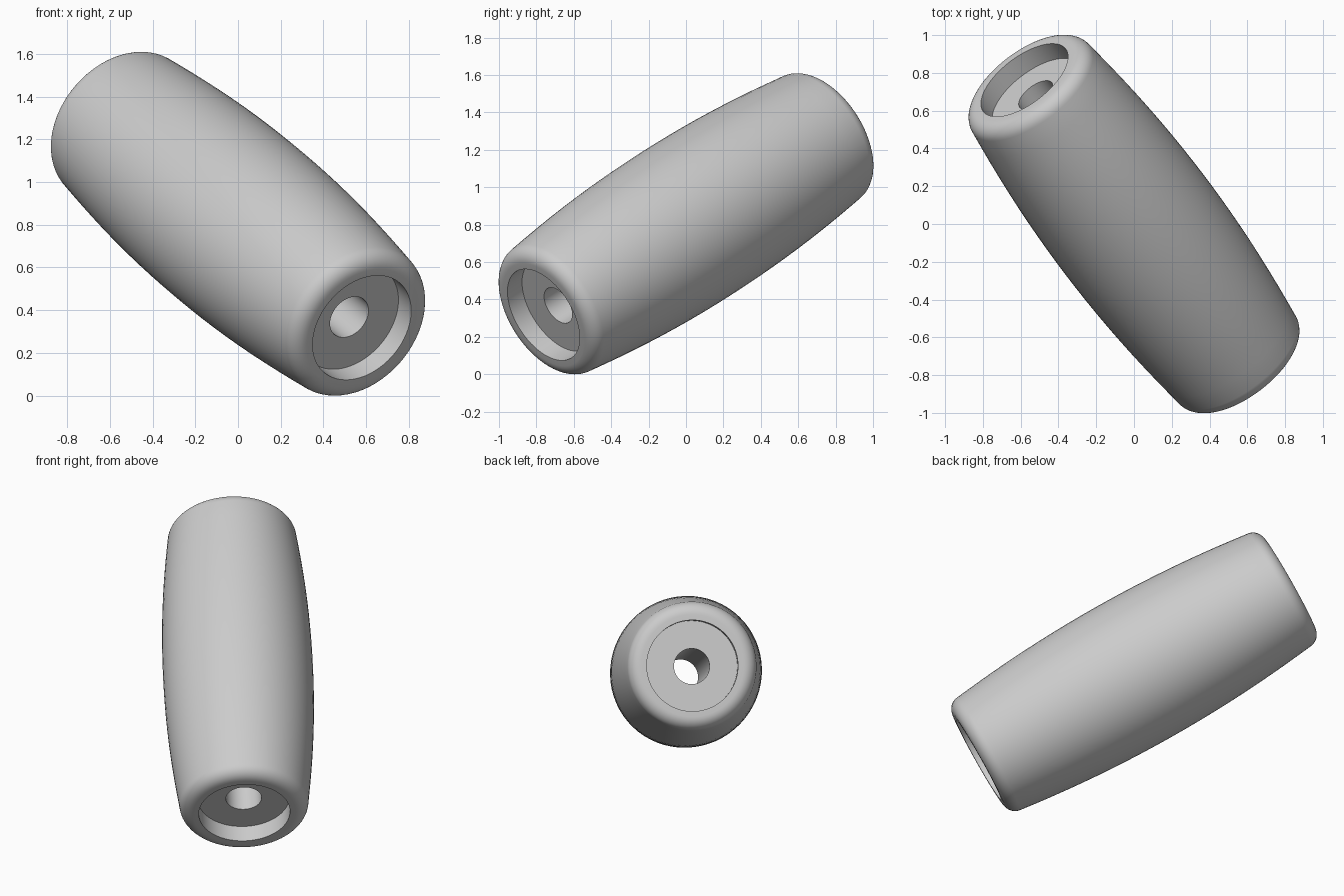
import bpy, bmesh, math
from mathutils import Vector, Matrix

cube = bpy.data.objects.get("Cube")
if cube:
    bpy.data.objects.remove(cube, do_unlink=True)

SEGMENTS = 64
HALF_LENGTH = 1.074
MID_RADIUS, TAPER = 0.451, 0.064
ROUND = 0.08
RECESS_RADIUS, RECESS_DEPTH = 0.274, 0.11
HOLE_RADIUS = 0.107
AXIS = Vector((0.540, -0.709, -0.453))

# Plain grey material
grey = bpy.data.materials.new("plain_grey")
grey.use_nodes = True
colour = (0.6, 0.6, 0.6, 1)
grey.diffuse_color = colour
grey.node_tree.nodes["Principled BSDF"].inputs["Base Color"].default_value = colour


def barrel_radius(t):
    return MID_RADIUS - TAPER * t * t


# Half profile (radius, height): hole, recess, rounded rim, bulging side
shoulder = HALF_LENGTH - ROUND
floor = HALF_LENGTH - RECESS_DEPTH
half = [(HOLE_RADIUS, floor), (RECESS_RADIUS, floor), (RECESS_RADIUS, HALF_LENGTH)]
for i in range(9):
    a = math.radians(90 - 83 * i / 8)
    half.append((barrel_radius(shoulder) - ROUND + ROUND * math.cos(a),
                 shoulder + ROUND * math.sin(a)))
half += [(barrel_radius(t), t) for t in (shoulder * (1 - i / 10) for i in range(1, 10))]
profile = half + [(barrel_radius(0), 0)] + [(r, -z) for r, z in reversed(half)]

# Revolve the closed profile into the grip
bm = bmesh.new()
rings = []
for r, z in profile:
    rings.append([bm.verts.new((r * math.cos(k * math.tau / SEGMENTS),
                                r * math.sin(k * math.tau / SEGMENTS), z))
                  for k in range(SEGMENTS)])
for upper, lower in zip(rings, rings[1:] + rings[:1]):
    for k in range(SEGMENTS):
        n = (k + 1) % SEGMENTS
        bm.faces.new((upper[k], lower[k], lower[n], upper[n]))
bmesh.ops.recalc_face_normals(bm, faces=bm.faces)

# Tilt along the axis and rest on the floor
tilt = AXIS.to_track_quat("Z", "Y").to_matrix().to_4x4()
bmesh.ops.transform(bm, matrix=tilt, verts=bm.verts)
lowest = min(v.co.z for v in bm.verts)
bmesh.ops.transform(bm, matrix=Matrix.Translation((0, 0, -lowest)), verts=bm.verts)

mesh = bpy.data.meshes.new("handle_grip")
bm.to_mesh(mesh)
bm.free()
mesh.materials.append(grey)
grip = bpy.data.objects.new("handle_grip", mesh)
bpy.context.collection.objects.link(grip)
bpy.ops.object.select_all(action="DESELECT")
grip.select_set(True)
bpy.context.view_layer.objects.active = grip
bpy.ops.object.shade_smooth_by_angle(angle=math.radians(35))
